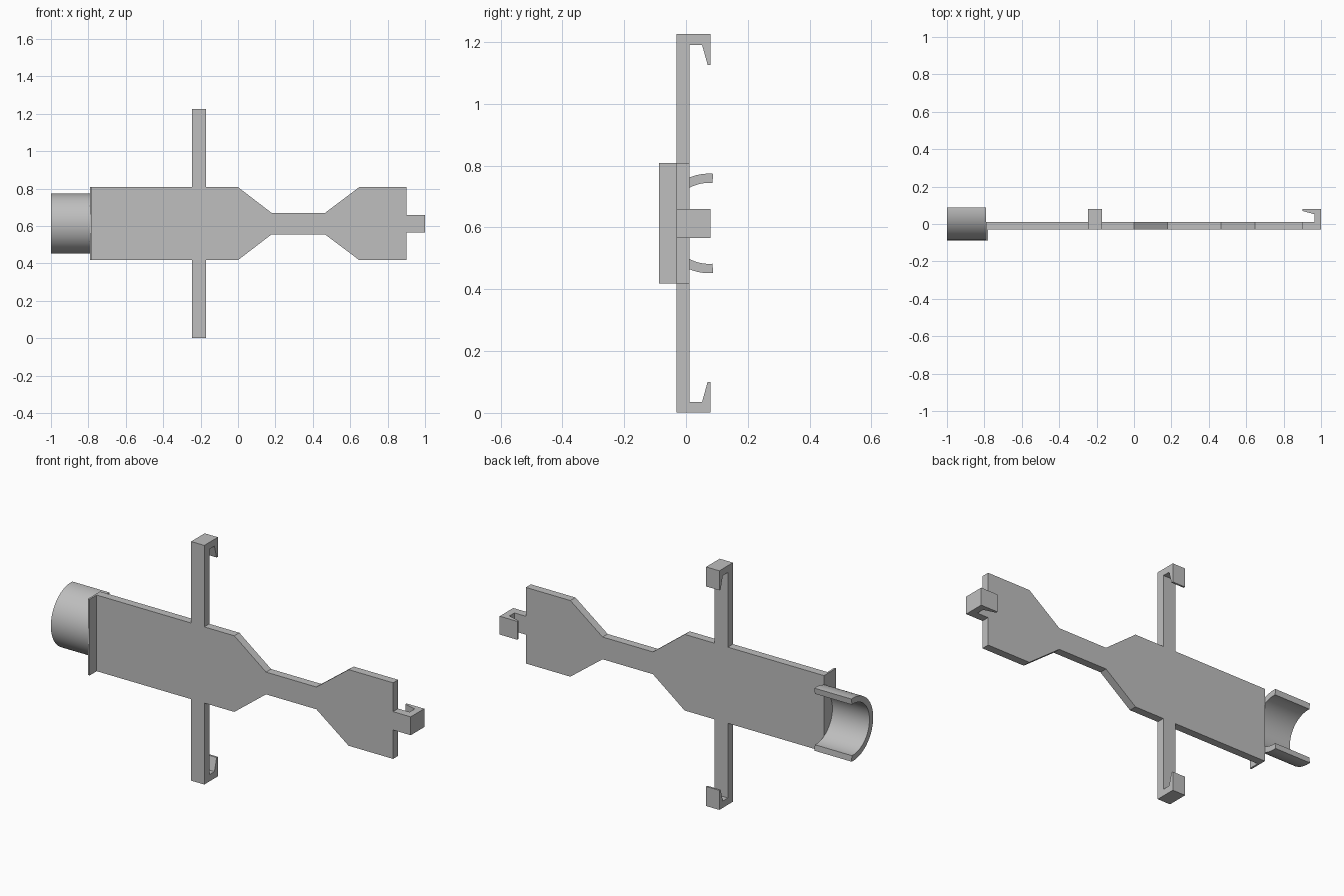
import bpy, bmesh, math
from mathutils import Vector

cube = bpy.data.objects.get("Cube")
if cube:
    bpy.data.objects.remove(cube, do_unlink=True)

grey = bpy.data.materials.new("plain grey")
grey.use_nodes = True
colour = (0.52, 0.52, 0.52, 1)
grey.diffuse_color = colour
grey.node_tree.nodes["Principled BSDF"].inputs["Base Color"].default_value = colour

MID = 0.613               # height of the long axis
FRONT, BACK = -0.03, 0.011  # plate faces
HALF = 0.195              # half height of the wide plate
RIM = -0.087              # foremost depth


def extrude(name, outline, axis, lo, hi, smooth=False):
    """Prism: a 2D outline (remaining axes in order) swept along an axis."""
    def place(p, d):
        v = list(p)
        v.insert(axis, d)
        return Vector(v)
    bm = bmesh.new()
    face = bm.faces.new([bm.verts.new(place(p, lo)) for p in outline])
    sweep = bmesh.ops.extrude_face_region(bm, geom=[face], use_keep_orig=True)
    top = [g for g in sweep["geom"] if isinstance(g, bmesh.types.BMVert)]
    bmesh.ops.translate(bm, verts=top, vec=place((0, 0), hi - lo))
    bmesh.ops.recalc_face_normals(bm, faces=bm.faces)
    mesh = bpy.data.meshes.new(name)
    bm.to_mesh(mesh)
    bm.free()
    mesh.materials.append(grey)
    obj = bpy.data.objects.new(name, mesh)
    bpy.context.collection.objects.link(obj)
    if smooth:
        bpy.ops.object.select_all(action="DESELECT")
        obj.select_set(True)
        bpy.context.view_layer.objects.active = obj
        bpy.ops.object.shade_smooth_by_angle(angle=math.radians(30))
    return obj


def hook(root, tip):
    """Arm with a barbed return, as (depth, distance along the arm)."""
    return [(FRONT, root), (FRONT, tip), (0.08, tip), (0.08, tip - 0.1),
            (0.07, tip - 0.1), (0.052, tip - 0.035), (BACK, tip - 0.035), (BACK, root)]


# Waisted flat plate, symmetric about its long axis
edge = [(-0.785, HALF), (0, HALF), (0.18, 0.057), (0.465, 0.057),
        (0.648, HALF), (0.9, HALF)]
outline = [(x, MID + h) for x, h in edge] + [(x, MID - h) for x, h in reversed(edge)]
extrude("plate", outline, 1, FRONT, BACK)

# Upper and lower hooked arms
for name, sign in (("upper_arm", 1), ("lower_arm", -1)):
    profile = [(y, MID + sign * d) for y, d in hook(HALF, 0.6125)]
    extrude(name, profile, 0, -0.245, -0.17)

# Short hooked tab on the end
extrude("end_tab", [(x, y) for y, x in hook(0.9, 1.0)], 2, MID - 0.047, MID + 0.047)

# Thin flange that carries the open sleeve
extrude("flange", [(RIM, MID - HALF), (BACK, MID - HALF),
                   (BACK, MID + HALF), (RIM, MID + HALF)], 0, -0.79, -0.78)

# Half-round sleeve, open towards the back
R, INNER, STEPS = 0.161, 0.131, 48
angles = [math.radians(85 + 190 * i / STEPS) for i in range(STEPS + 1)]
centre = RIM + R
ring = [(centre + r * math.cos(a), MID + r * math.sin(a))
        for r, seq in ((R, angles), (INNER, angles[::-1])) for a in seq]
extrude("sleeve", ring, 0, -1.0, -0.79, smooth=True)
